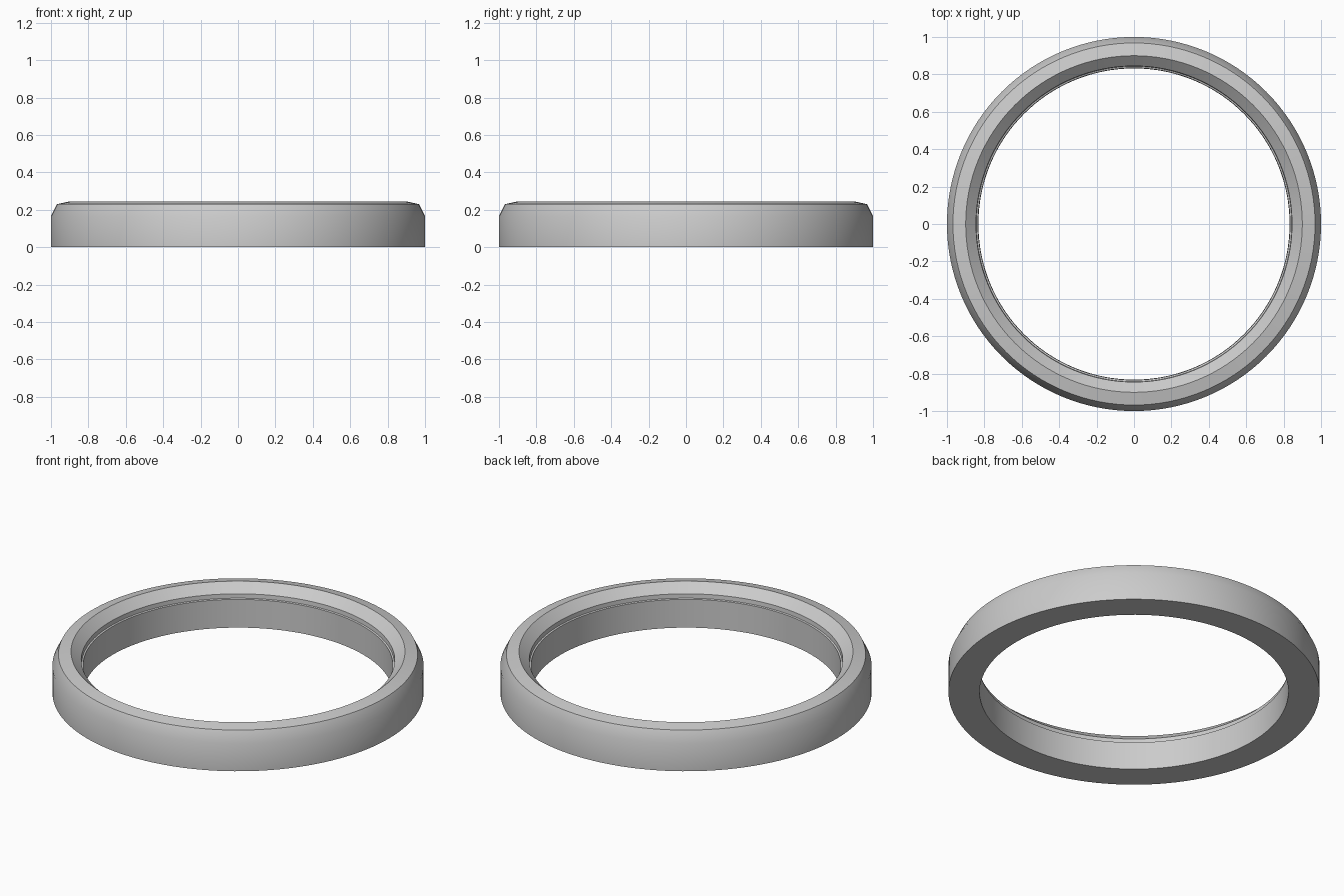
import bpy
import bmesh
from math import radians, tau
from mathutils import Vector

# Remove the default cube
cube = bpy.data.objects.get("Cube")
if cube:
    bpy.data.objects.remove(cube, do_unlink=True)

SEGMENTS = 128

# Single grey material
grey = bpy.data.materials.new("light grey")
grey.use_nodes = True
colour = (0.6, 0.6, 0.6, 1)
grey.diffuse_color = colour
grey.node_tree.nodes["Principled BSDF"].inputs["Base Color"].default_value = colour

# Ring cross-section (radius, height): outer wall, bevel, crown,
# inner chamfer, small seat ledge, bore
profile = [
    (1.0, 0.0), (1.0, 0.165), (0.968, 0.23), (0.9, 0.245),
    (0.845, 0.195), (0.843, 0.17), (0.834, 0.167), (0.832, 0.0),
]


def lathe(name, points, material):
    """Spin a closed cross-section around z."""
    bm = bmesh.new()
    verts = [bm.verts.new((r, 0, z)) for r, z in points]
    edges = [bm.edges.new((v, verts[(i + 1) % len(verts)]))
             for i, v in enumerate(verts)]
    bmesh.ops.spin(bm, geom=verts + edges, cent=Vector(), axis=(0, 0, 1),
                   angle=tau, steps=SEGMENTS, use_merge=True)
    bmesh.ops.remove_doubles(bm, verts=bm.verts, dist=0.0001)
    bmesh.ops.recalc_face_normals(bm, faces=bm.faces)
    mesh = bpy.data.meshes.new(name)
    bm.to_mesh(mesh)
    bm.free()
    mesh.materials.append(material)
    obj = bpy.data.objects.new(name, mesh)
    bpy.context.collection.objects.link(obj)
    return obj


ring = lathe("bezel_ring", profile, grey)

# Smooth around the ring, crisp at the profile corners
bpy.ops.object.select_all(action="DESELECT")
ring.select_set(True)
bpy.context.view_layer.objects.active = ring
bpy.ops.object.shade_smooth_by_angle(angle=radians(30))
